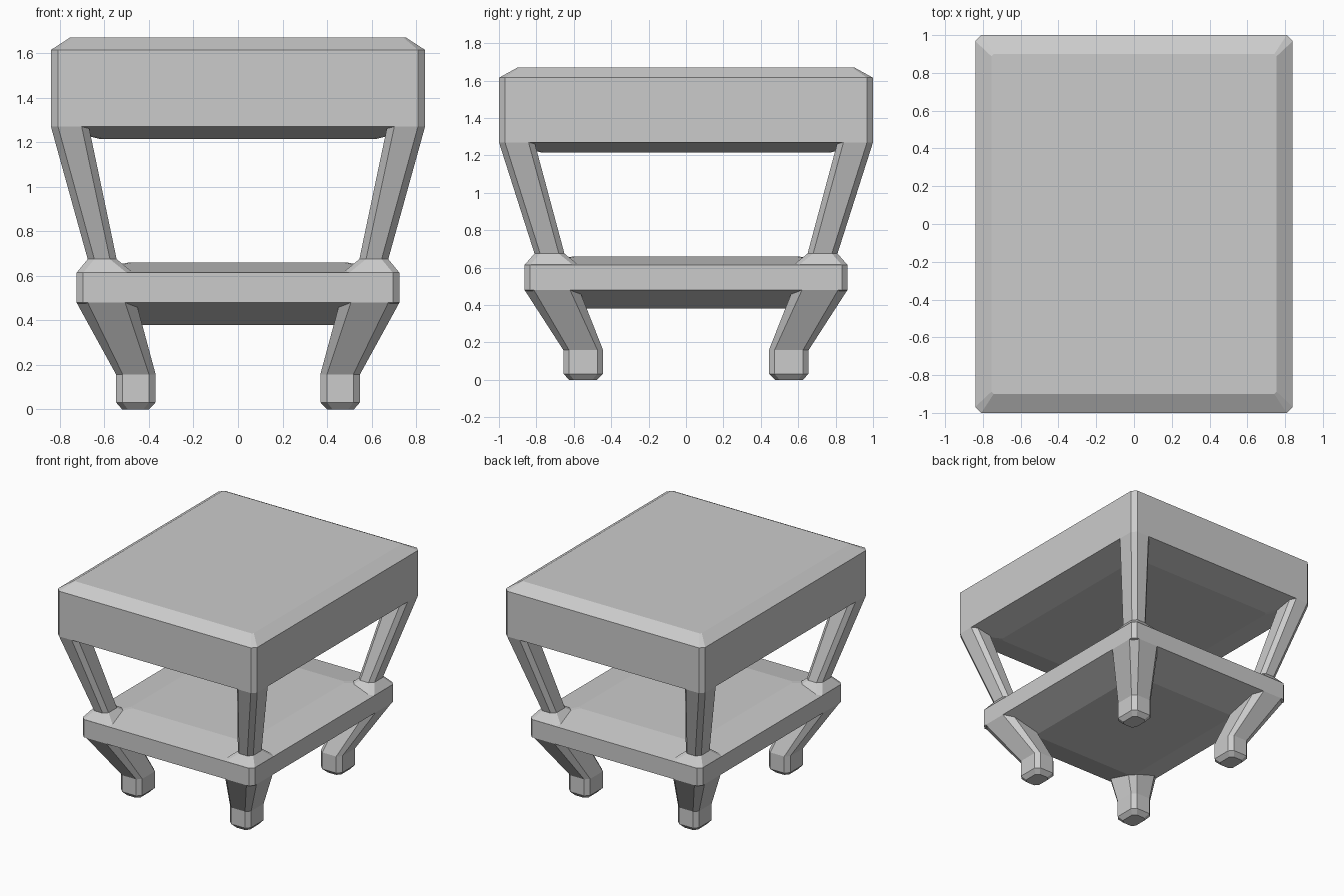
import bpy, bmesh

if "Cube" in bpy.data.objects:
    bpy.data.objects.remove(bpy.data.objects["Cube"])


def ring(bm, x0, x1, y0, y1, z, c):
    """Rectangle with chamfered corners (eight points)."""
    pts = [(x0 + c, y0), (x1 - c, y0), (x1, y0 + c), (x1, y1 - c),
           (x1 - c, y1), (x0 + c, y1), (x0, y1 - c), (x0, y0 + c)]
    return [bm.verts.new((x, y, z)) for x, y in pts]


def loft(name, sections, mirror=False):
    """Skin a stack of chamfered rectangles, bottom to top."""
    bm = bmesh.new()
    rings = [ring(bm, *s) for s in sections]
    for a, b in zip(rings, rings[1:]):
        for i in range(8):
            j = (i + 1) % 8
            bm.faces.new((a[i], a[j], b[j], b[i]))
    bm.faces.new(rings[0][::-1])
    bm.faces.new(rings[-1])
    bmesh.ops.recalc_face_normals(bm, faces=bm.faces)
    mesh = bpy.data.meshes.new(name)
    bm.to_mesh(mesh)
    bm.free()
    obj = bpy.data.objects.new(name, mesh)
    bpy.context.collection.objects.link(obj)
    if mirror:
        mod = obj.modifiers.new("four_corners", 'MIRROR')
        mod.use_axis = (True, True, False)
        mod.use_mirror_merge = False
    return obj


def slab(name, sections):
    """Centred loft from (half x, half y, z, chamfer) sections."""
    return loft(name, [(-x, x, -y, y, z, c) for x, y, z, c in sections])


# Thick top block with bevelled top and shallow sloped underside
slab("table_top", [
    (0.62, 0.77, 1.215, 0.02),
    (0.84, 1.00, 1.27, 0.032),
    (0.84, 1.00, 1.615, 0.032),
    (0.755, 0.90, 1.67, 0.012),
])

# Lower shelf, gently domed above and below
slab("lower_shelf", [
    (0.46, 0.57, 0.38, 0.02),
    (0.725, 0.863, 0.48, 0.03),
    (0.725, 0.863, 0.615, 0.03),
    (0.49, 0.60, 0.66, 0.02),
])

# Raised pads where the posts meet the shelf
loft("post_pad", [
    (0.47, 0.725, 0.575, 0.863, 0.614, 0.03),
    (0.545, 0.675, 0.65, 0.81, 0.675, 0.03),
], mirror=True)

# Slanted posts carrying the top
loft("upper_post", [
    (0.545, 0.675, 0.65, 0.81, 0.66, 0.03),
    (0.545, 0.675, 0.65, 0.81, 0.675, 0.03),
    (0.67, 0.84, 0.81, 1.00, 1.27, 0.032),
], mirror=True)

# Tapered inward legs ending in small square feet
loft("lower_leg", [
    (0.40, 0.52, 0.475, 0.625, 0.0, 0.025),
    (0.37, 0.548, 0.443, 0.655, 0.032, 0.03),
    (0.37, 0.548, 0.443, 0.655, 0.158, 0.03),
    (0.457, 0.725, 0.57, 0.863, 0.48, 0.05),
], mirror=True)
